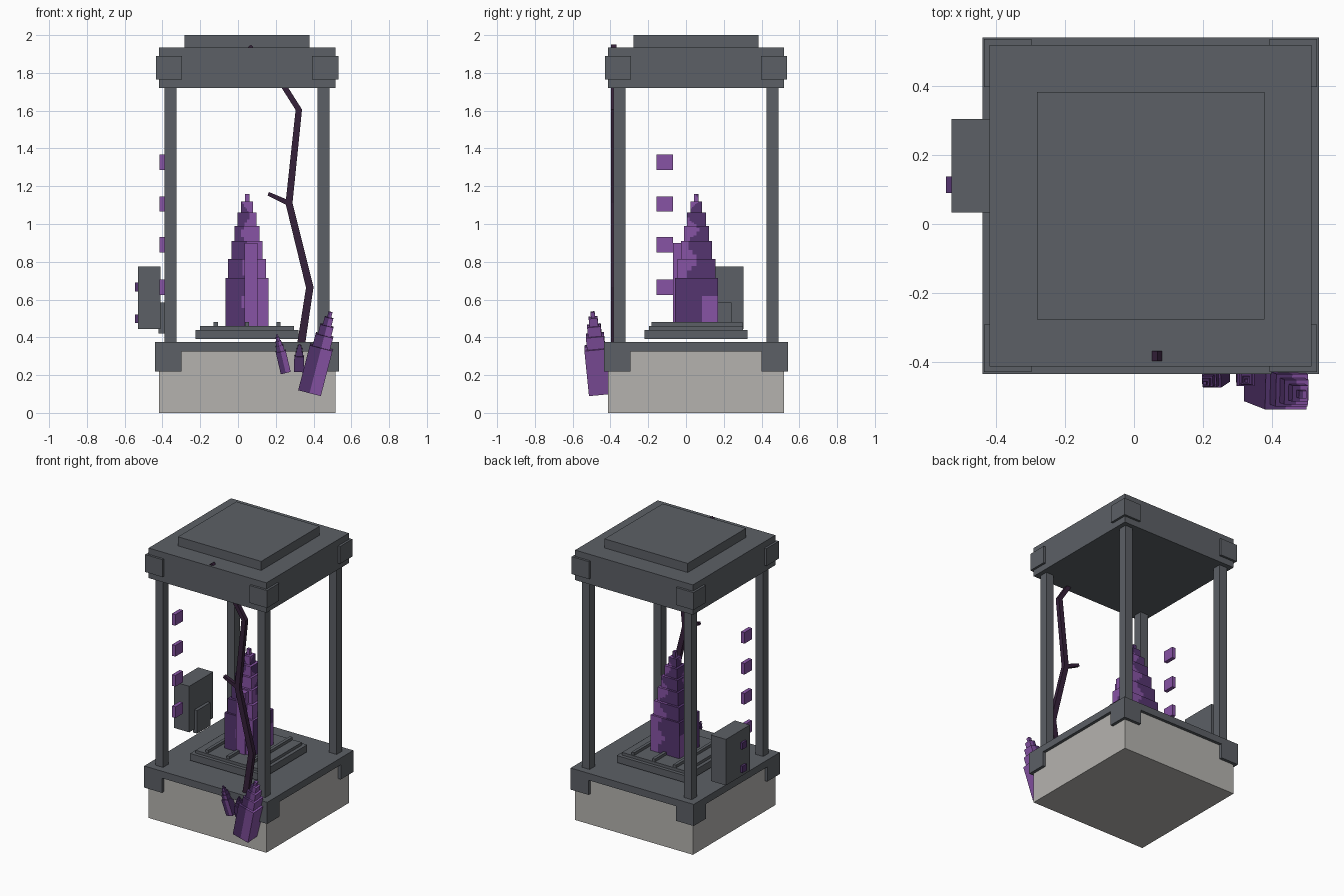
import bpy, bmesh, math
from mathutils import Vector, Matrix

if "Cube" in bpy.data.objects:
    bpy.data.objects.remove(bpy.data.objects["Cube"])


def material(name, rgb):
    m = bpy.data.materials.new(name)
    m.diffuse_color = (*rgb, 1)
    m.use_nodes = True
    m.node_tree.nodes["Principled BSDF"].inputs["Base Color"].default_value = m.diffuse_color
    return m


GREY = material("slate grey", (0.107, 0.117, 0.133))
STONE = material("pale stone", (0.46, 0.45, 0.43))
BARK = material("dark vine", (0.036, 0.015, 0.042))
DARK = material("deep purple", (0.09, 0.035, 0.16))
LIGHT = material("light purple", (0.242, 0.087, 0.376))


def finish(name, bm, mats):
    me = bpy.data.meshes.new(name)
    bm.to_mesh(me)
    bm.free()
    for m in mats:
        me.materials.append(m)
    ob = bpy.data.objects.new(name, me)
    bpy.context.collection.objects.link(ob)
    return ob


def add_box(bm, lo, hi):
    lo, hi = Vector(lo), Vector(hi)
    mat = Matrix.Translation((lo + hi) / 2) @ Matrix.Diagonal((*(hi - lo), 1))
    return bmesh.ops.create_cube(bm, size=1, matrix=mat)["verts"]


def boxes(name, spans, mat):
    bm = bmesh.new()
    for lo, hi in spans:
        add_box(bm, lo, hi)
    return finish(name, bm, [mat])


CX, CY = 0.048, 0.053   # centre of the case


def centred(hw, z0, z1):
    return ((CX - hw, CY - hw, z0), (CX + hw, CY + hw, z1))


def corners(outer, inner, z0, z1):
    spans = []
    for sx in (-1, 1):
        for sy in (-1, 1):
            xs = sorted((CX + sx * outer, CX + sx * inner))
            ys = sorted((CY + sy * outer, CY + sy * inner))
            spans.append(((xs[0], ys[0], z0), (xs[1], ys[1], z1)))
    return spans


# Case: base, floor, posts, lid
boxes("stone_base", [centred(0.467, 0, 0.325)], STONE)
boxes("floor_plate", [centred(0.488, 0.325, 0.375)], GREY)
boxes("base_corners", corners(0.488, 0.347, 0.22, 0.34), GREY)
boxes("posts", corners(0.436, 0.374, 0.375, 1.72), GREY)
boxes("lid", [centred(0.467, 1.72, 1.935)], GREY)
boxes("lid_corners", corners(0.483, 0.345, 1.765, 1.89), GREY)
boxes("lid_cap", [centred(0.33, 1.935, 2.0)], GREY)

# Pedestal with raised slats
boxes("pedestal", [centred(0.273, 0.39, 0.44), centred(0.248, 0.44, 0.46)], GREY)
boxes("pedestal_slats", [((x - 0.011, CY - 0.235, 0.46), (x + 0.011, CY + 0.245, 0.48))
                         for x in (-0.118, CX, 0.214)], GREY)

# Control box with panel, buttons and a column of lights
boxes("control_box", [((-0.53, 0.033, 0.445), (-0.41, 0.305, 0.775))], GREY)
boxes("control_panel", [((-0.42, 0.09, 0.42), (-0.388, 0.24, 0.585))], GREY)
boxes("control_buttons", [((-0.545, 0.09, z), (-0.525, 0.138, z + 0.047))
                          for z in (0.475, 0.642)], DARK)
boxes("indicator_lights", [((-0.415, -0.155, z), (-0.388, -0.07, z + 0.08))
                           for z in (0.625, 0.85, 1.065, 1.287)], LIGHT)


def crystal(name, tiers, matrix, cuts, rule):
    """Stack of shrinking blocks; tiers are (half width, bottom, top)."""
    bm = bmesh.new()
    for hw, z0, z1 in tiers:
        add_box(bm, (-hw, -hw, z0), (hw, hw, z1))
    if cuts:
        bmesh.ops.subdivide_edges(bm, edges=bm.edges[:], cuts=cuts, use_grid_fill=True)
    for f in bm.faces:
        f.material_index = int(rule(f.calc_center_median(), f.normal))
    bm.transform(matrix)
    return finish(name, bm, [DARK, LIGHT])


def patches(c, n):
    # light veins: right part of the front, wavy patches on the other sides
    if n.y < -0.5:
        return c.x > -0.01 + 0.02 * math.sin(c.z * 35)
    if abs(n.x) > 0.5:
        if c.z < 0.16:
            return c.y > 0.03
        return c.y < -0.02 + 0.03 * math.sin(c.z * 40) and c.z > 0.25
    if n.y > 0.5:
        return c.x > 0.03 + 0.03 * math.sin(c.z * 40)
    return c.x > 0


# Main crystal
heights = (0.46, 0.715, 0.815, 0.91, 0.99, 1.06, 1.12, 1.16)
widths = (0.114, 0.1, 0.082, 0.066, 0.05, 0.031, 0.012)
crystal("main_crystal", [(w, a - 0.46, b - 0.46) for w, a, b in
                         zip(widths, heights, heights[1:])],
        Matrix.Translation((CX, 0.055, 0.46)), 7, patches)
boxes("side_crystal", [((0.035, -0.07, 0.46), (0.103, 0.0, 0.9))], LIGHT)

# Crystals growing on the front of the base
STEPS = ((1, 0, 0.56), (0.77, 0.56, 0.71), (0.58, 0.71, 0.83), (0.38, 0.83, 0.93), (0.18, 0.93, 1))


def shard(name, base, tip, hw, rule):
    base, axis = Vector(base), Vector(tip) - Vector(base)
    z = axis.normalized()
    x = Vector((0, 1, 0)).cross(z).normalized()
    rot = Matrix((x, z.cross(x), z)).transposed().to_4x4()
    tiers = [(hw * w, axis.length * a, axis.length * b) for w, a, b in STEPS]
    return crystal(name, tiers, Matrix.Translation(base) @ rot, 1, rule)


shard("large_shard", (0.38, -0.452, 0.11), (0.49, -0.495, 0.535), 0.062,
      lambda c, n: c.x > 0 and n.x > -0.5)
shard("left_shard", (0.252, -0.43, 0.215), (0.205, -0.462, 0.415), 0.027,
      lambda c, n: c.x > 0 and n.y < -0.5)
shard("middle_shard", (0.322, -0.43, 0.22), (0.326, -0.455, 0.365), 0.026,
      lambda c, n: False)


def vine(name, points, widths, depth):
    """Angular ribbon with a square section, running in the front plane."""
    bm = bmesh.new()
    rings = []
    for i, (x, z) in enumerate(points):
        a, b = points[max(i - 1, 0)], points[min(i + 1, len(points) - 1)]
        t = Vector((b[0] - a[0], b[1] - a[1])).normalized()
        h, d = widths[i] / 2, depth / 2
        rings.append([bm.verts.new((x + s * t.y * h, -0.383 + e * d, z - s * t.x * h))
                      for s, e in ((-1, -1), (1, -1), (1, 1), (-1, 1))])
    for r, q in zip(rings, rings[1:]):
        for k in range(4):
            bm.faces.new((r[k], r[(k + 1) % 4], q[(k + 1) % 4], q[k]))
    bm.faces.new(rings[0][::-1])
    bm.faces.new(rings[-1])
    bmesh.ops.recalc_face_normals(bm, faces=bm.faces[:])
    return finish(name, bm, [BARK])


# Vine climbing the front, with one side twig
vine("vine_stem", [(0.335, 0.37), (0.38, 0.665), (0.27, 1.11), (0.322, 1.605),
                   (0.23, 1.75), (0.06, 1.942)], [0.042, 0.04, 0.037, 0.034, 0.03, 0.022], 0.03)
vine("vine_twig", [(0.27, 1.11), (0.16, 1.16)], [0.028, 0.02], 0.024)
